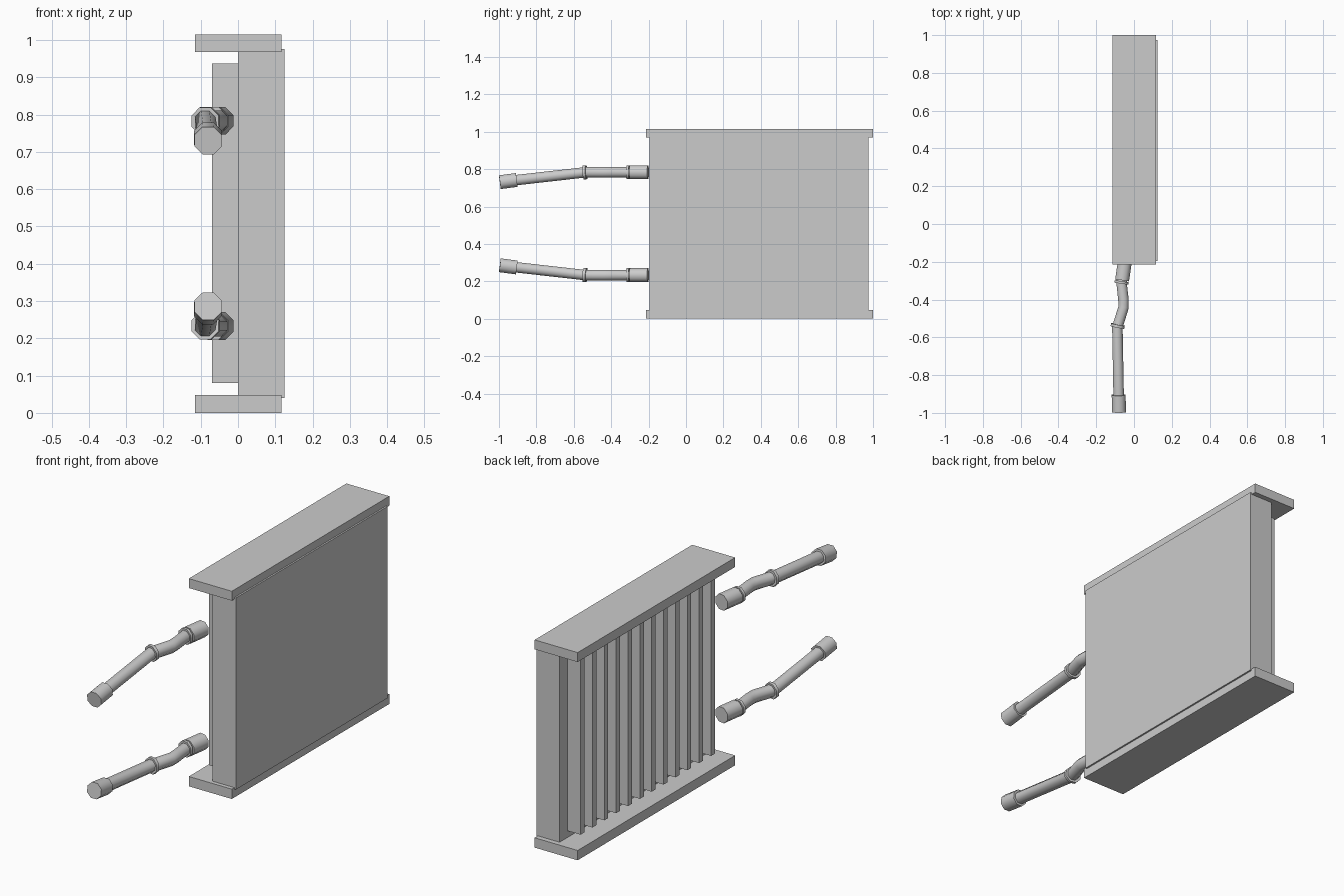
import bpy
import bmesh
import math
from mathutils import Vector

cube = bpy.data.objects.get("Cube")
if cube:
    bpy.data.objects.remove(cube, do_unlink=True)

metal = bpy.data.materials.new("plain_grey_metal")
metal.use_nodes = True
GREY = (0.6, 0.6, 0.6, 1)
metal.diffuse_color = GREY
metal.node_tree.nodes["Principled BSDF"].inputs["Base Color"].default_value = GREY

MID_Z = 0.508   # height of the mirror plane between the two pipes


def finish(name, bm):
    mesh = bpy.data.meshes.new(name)
    bmesh.ops.recalc_face_normals(bm, faces=bm.faces)
    bm.to_mesh(mesh)
    bm.free()
    obj = bpy.data.objects.new(name, mesh)
    mesh.materials.append(metal)
    bpy.context.collection.objects.link(obj)
    return obj


def box(name, low, high):
    low, high = Vector(low), Vector(high)
    bm = bmesh.new()
    bmesh.ops.create_cube(bm, size=1)
    bmesh.ops.scale(bm, vec=high - low, verts=bm.verts)
    bmesh.ops.translate(bm, vec=(low + high) / 2, verts=bm.verts)
    return finish(name, bm)


def tube(name, path, radius, flip, sides=8):
    """Sweep a closed-ended polygon along the path; flip mirrors it in height."""
    points = [Vector((x, y, 2 * MID_Z - z if flip else z)) for x, y, z in path]
    bm = bmesh.new()
    rings = []
    for i, p in enumerate(points):
        along = (points[min(i + 1, len(points) - 1)] - points[max(i - 1, 0)]).normalized()
        side = along.cross(Vector((0, 0, 1))).normalized()
        up = side.cross(along)
        turns = [math.tau * (k + 0.5) / sides for k in range(sides)]
        rings.append([bm.verts.new(p + radius * (side * math.cos(a) + up * math.sin(a)))
                      for a in turns])
    for a, b in zip(rings, rings[1:]):
        for k in range(sides):
            n = (k + 1) % sides
            bm.faces.new((a[k], a[n], b[n], b[k]))
    bm.faces.new(rings[0])
    bm.faces.new(rings[-1])
    obj = finish(name, bm)
    bpy.ops.object.select_all(action='DESELECT')
    obj.select_set(True)
    bpy.context.view_layer.objects.active = obj
    bpy.ops.object.shade_smooth_by_angle(angle=math.radians(50))


# Main panel with its end plates
box("panel", (0, -0.195, 0.04), (0.125, 0.975, 0.976))
box("bottom_plate", (-0.115, -0.215, 0), (0.117, 1, 0.048))
box("top_plate", (-0.115, -0.215, 0.968), (0.117, 1, 1.014))

# Row of upright cooling fins
FINS = 12
for i in range(FINS):
    y = 0.395 + (i - (FINS - 1) / 2) * 0.0915
    box(f"fin_{i + 1}", (-0.07, y - 0.015, 0.08), (0.005, y + 0.015, 0.937))

# Two bent pipes with collars and end sleeves
for level, flip in (("upper", False), ("lower", True)):
    tube(f"{level}_pipe", [(-0.08, -0.98, 0.733), (-0.088, -0.545, 0.782),
                           (-0.08, -0.52, 0.783), (-0.055, -0.44, 0.783),
                           (-0.056, -0.4, 0.783), (-0.066, -0.31, 0.783),
                           (-0.055, -0.23, 0.783)], 0.03, flip)
    tube(f"{level}_front_sleeve", [(-0.08, -0.995, 0.73), (-0.081, -0.905, 0.742)], 0.04, flip)
    tube(f"{level}_rear_sleeve", [(-0.063, -0.298, 0.783), (-0.049, -0.203, 0.783)], 0.04, flip)
    tube(f"{level}_middle_collar", [(-0.088, -0.547, 0.782), (-0.085, -0.532, 0.783)], 0.04, flip)
    tube(f"{level}_rear_collar", [(-0.067, -0.316, 0.783), (-0.065, -0.303, 0.783)], 0.04, flip)
